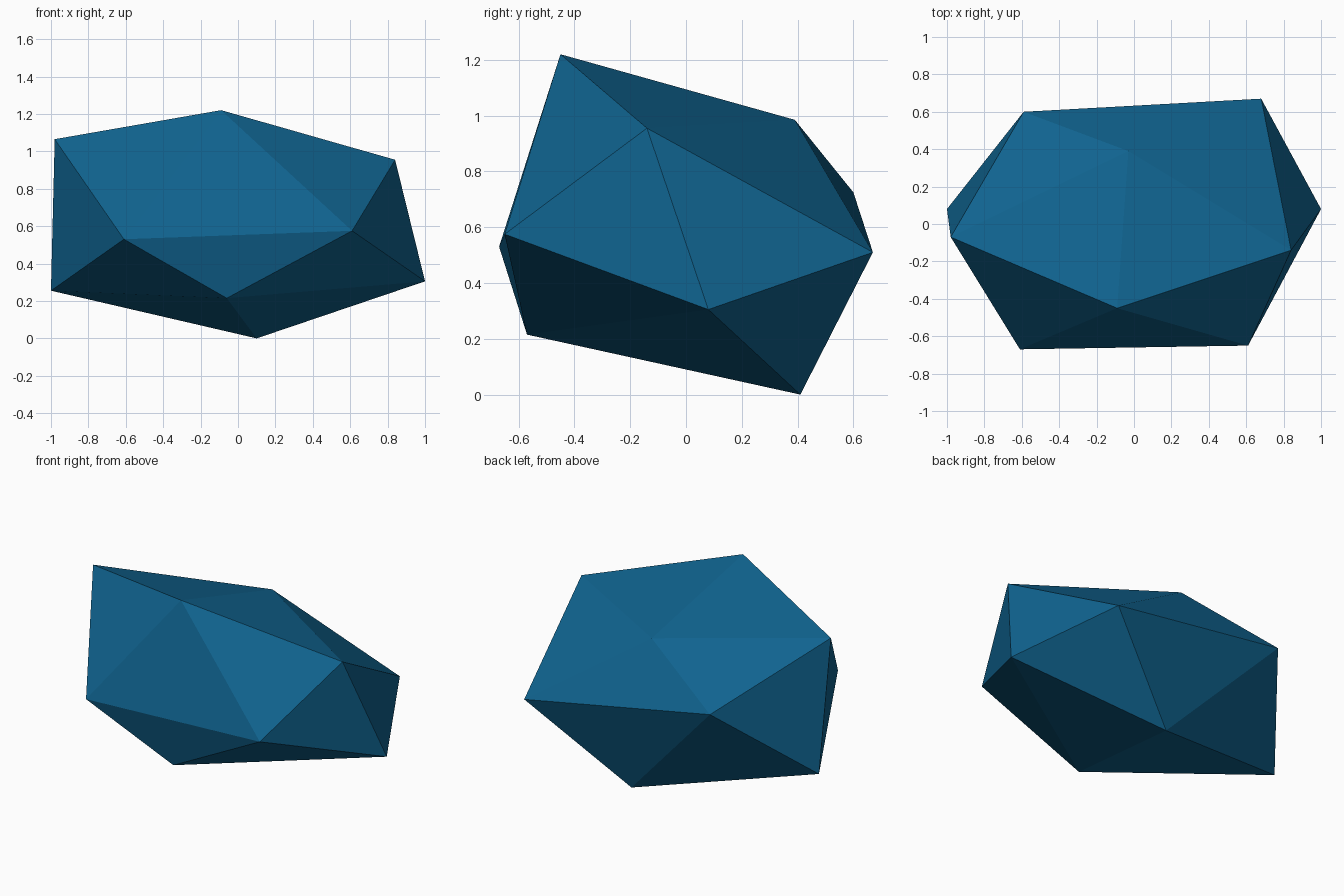
import bpy
import bmesh

cube = bpy.data.objects.get("Cube")
if cube:
    bpy.data.objects.remove(cube, do_unlink=True)

# Flat blue stone colour
blue = bpy.data.materials.new("deep_blue")
blue.use_nodes = True
colour = (0.005, 0.125, 0.275, 1.0)
blue.diffuse_color = colour
blue.node_tree.nodes["Principled BSDF"].inputs["Base Color"].default_value = colour

# Corners of the irregular twenty-sided stone
upper_ring = [(-0.09, -0.45, 1.22), (-0.98, -0.07, 1.065),
              (0.84, -0.14, 0.955), (-0.03, 0.39, 0.985)]
middle_ring = [(0.61, -0.65, 0.575), (-0.61, -0.67, 0.53),
               (-0.59, 0.6, 0.725), (0.68, 0.67, 0.51)]
lower_ring = [(-0.06, -0.57, 0.215), (-1.0, 0.08, 0.255),
              (1.0, 0.08, 0.305), (0.1, 0.41, 0.0)]

# Wrap the corners in flat triangular facets
bm = bmesh.new()
for corner in upper_ring + middle_ring + lower_ring:
    bm.verts.new(corner)
bmesh.ops.convex_hull(bm, input=bm.verts[:])
bmesh.ops.recalc_face_normals(bm, faces=bm.faces[:])
for face in bm.faces:
    face.smooth = False

mesh = bpy.data.meshes.new("faceted_stone")
bm.to_mesh(mesh)
bm.free()
mesh.materials.append(blue)
stone = bpy.data.objects.new("faceted_stone", mesh)
bpy.context.collection.objects.link(stone)
